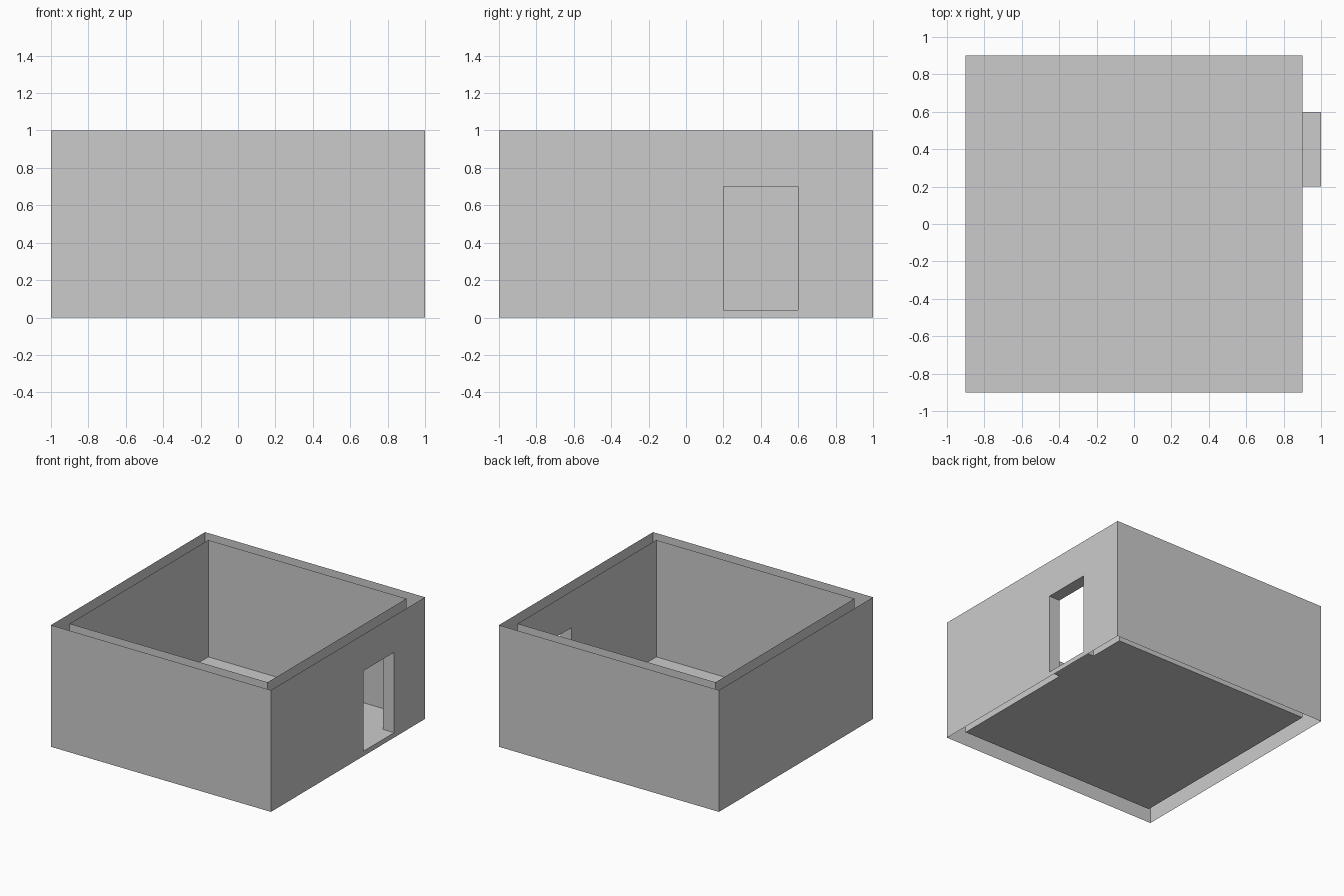
import bpy, bmesh

if "Cube" in bpy.data.objects:
    bpy.data.objects.remove(bpy.data.objects["Cube"])

OUTER, INNER = 1.0, 0.9            # half widths of the two wall skins
FLOOR, TOP = 0.04, 1.0
Y0, Y1, DOOR_TOP = 0.2, 0.6, 0.7   # door opening in the right wall


def finish(name, bm, flip=False):
    bmesh.ops.remove_doubles(bm, verts=bm.verts, dist=1e-5)
    if flip:
        bmesh.ops.reverse_faces(bm, faces=bm.faces)
    mesh = bpy.data.meshes.new(name)
    bm.to_mesh(mesh)
    bm.free()
    obj = bpy.data.objects.new(name, mesh)
    bpy.context.collection.objects.link(obj)
    return obj


def quad(bm, *points):
    bm.faces.new([bm.verts.new(p) for p in points])


def wall_skin(name, h, z0, flip):
    """Open-topped ring of single-sided walls with a door hole at +x."""
    bm = bmesh.new()
    corners = [(h, h), (-h, h), (-h, -h), (h, -h)]
    for (ax, ay), (bx, by) in zip(corners, corners[1:]):
        quad(bm, (ax, ay, z0), (bx, by, z0), (bx, by, TOP), (ax, ay, TOP))
    # right wall as a grid of panels around the opening
    ys = [-h, Y0, Y1, h]
    zs = sorted({z0, FLOOR, DOOR_TOP, TOP})
    for a, b in zip(ys, ys[1:]):
        for c, d in zip(zs, zs[1:]):
            if (a, c) != (Y0, FLOOR):
                quad(bm, (h, a, c), (h, b, c), (h, b, d), (h, a, d))
    return finish(name, bm, flip)


# Outer and inner wall skins
wall_skin("outer_walls", OUTER, 0.0, False)
wall_skin("inner_walls", INNER, FLOOR, True)

# Floor
bm = bmesh.new()
quad(bm, (-INNER, -INNER, FLOOR), (INNER, -INNER, FLOOR),
     (INNER, INNER, FLOOR), (-INNER, INNER, FLOOR))
finish("floor", bm)

# Door reveal: sill, jambs and head joining the two skins
bm = bmesh.new()
ring = [(Y0, FLOOR), (Y1, FLOOR), (Y1, DOOR_TOP), (Y0, DOOR_TOP)]
for (ay, az), (by, bz) in zip(ring, ring[1:] + ring[:1]):
    quad(bm, (INNER, ay, az), (OUTER, ay, az), (OUTER, by, bz), (INNER, by, bz))
finish("door_reveal", bm)
